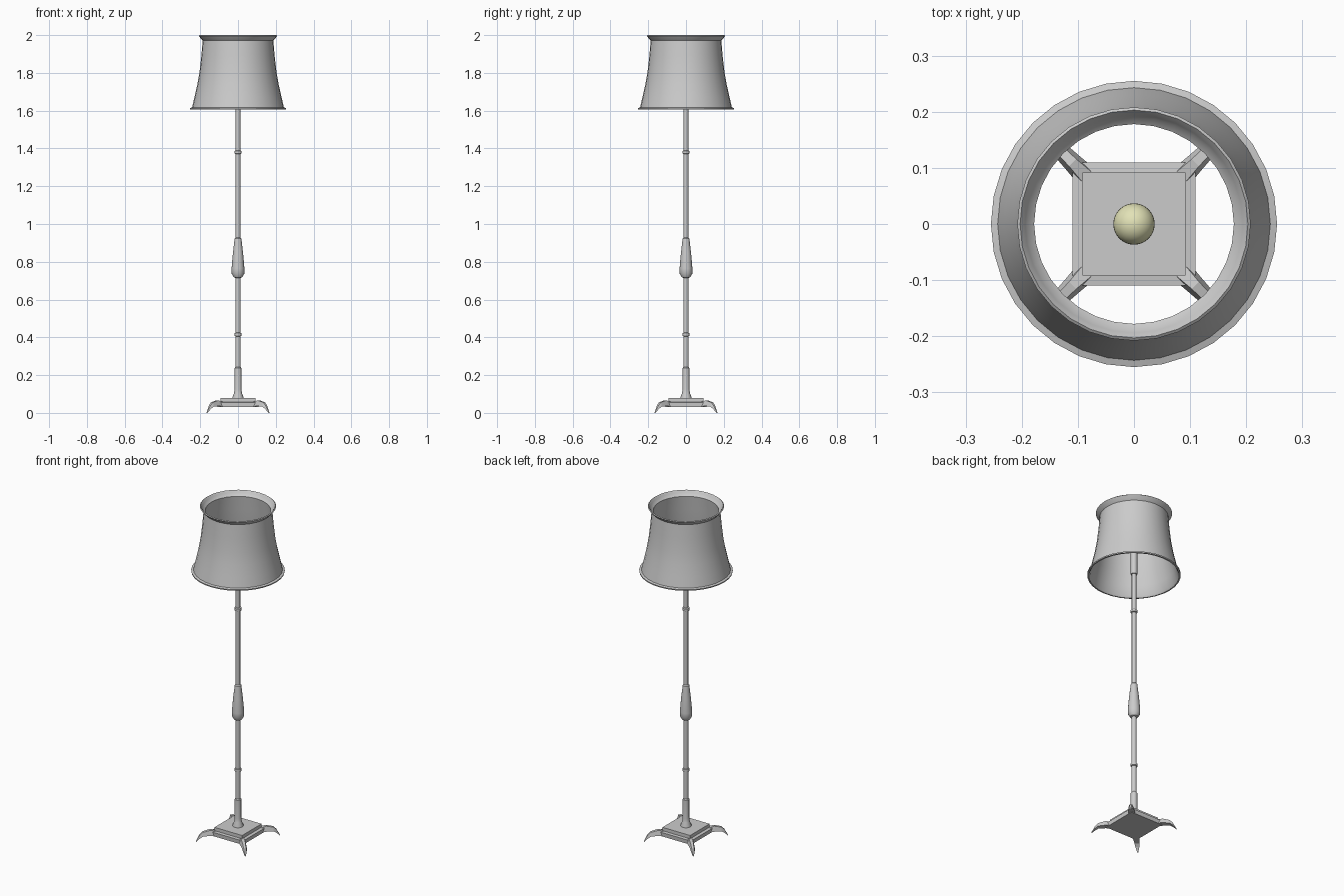
import bpy, bmesh, math
from mathutils import Matrix

if "Cube" in bpy.data.objects:
    bpy.data.objects.remove(bpy.data.objects["Cube"])


def material(name, rgb):
    m = bpy.data.materials.new(name)
    m.diffuse_color = (*rgb, 1)
    m.use_nodes = True
    m.node_tree.nodes["Principled BSDF"].inputs["Base Color"].default_value = m.diffuse_color
    return m


GREY = material("light_grey", (0.6, 0.6, 0.6))
GLOW = material("pale_yellow", (0.76, 0.76, 0.47))


def finish(name, bm, mat, angle=None):
    bmesh.ops.recalc_face_normals(bm, faces=bm.faces)
    me = bpy.data.meshes.new(name)
    bm.to_mesh(me)
    bm.free()
    me.materials.append(mat)
    ob = bpy.data.objects.new(name, me)
    bpy.context.collection.objects.link(ob)
    if angle:
        bpy.ops.object.select_all(action='DESELECT')
        ob.select_set(True)
        bpy.context.view_layer.objects.active = ob
        bpy.ops.object.shade_smooth_by_angle(angle=math.radians(angle))
    return ob


def loft(bm, rings, capped=True, closed=False):
    """Join rings of points with quads."""
    vs = [[bm.verts.new(p) for p in r] for r in rings]
    n = len(vs[0])
    pairs = list(zip(vs, vs[1:])) + ([(vs[-1], vs[0])] if closed else [])
    for a, b in pairs:
        for i in range(n):
            j = (i + 1) % n
            bm.faces.new((a[i], a[j], b[j], b[i]))
    if capped:
        bm.faces.new(vs[0])
        bm.faces.new(vs[-1])


def lathe(name, profile, sides, closed=False):
    bm = bmesh.new()
    rings = [[(r * math.cos(2 * math.pi * i / sides), r * math.sin(2 * math.pi * i / sides), z)
              for i in range(sides)] for r, z in profile]
    loft(bm, rings, not closed, closed)
    return finish(name, bm, GREY, 35)


# Lampshade: thin closed wall with rolled rims
lathe("lampshade", [
    (0.246, 1.605), (0.254, 1.606), (0.255, 1.613), (0.243, 1.617), (0.231, 1.67),
    (0.215, 1.74), (0.203, 1.81), (0.194, 1.89), (0.187, 1.972), (0.197, 1.982),
    (0.208, 1.996), (0.203, 2.0), (0.194, 1.989), (0.190, 1.981), (0.178, 1.972),
    (0.188, 1.89), (0.197, 1.81), (0.209, 1.74), (0.225, 1.67), (0.238, 1.617)], 32, True)

# Turned pole: foot sleeve, vase-shaped grip and bulb socket
lathe("pole", [
    (0.030, 0.076), (0.029, 0.084), (0.021, 0.105), (0.018, 0.125), (0.018, 0.238),
    (0.0135, 0.243), (0.0135, 0.715), (0.022, 0.718), (0.034, 0.738), (0.034, 0.765),
    (0.027, 0.845), (0.018, 0.922), (0.0125, 0.928), (0.0125, 1.612), (0.018, 1.613),
    (0.018, 1.79)], 16)

# Small rings on the pole
for label, z in (("lower", 0.415), ("upper", 1.38)):
    lathe(label + "_collar", [(0.012, z - 0.010), (0.019, z - 0.007),
                              (0.019, z + 0.007), (0.012, z + 0.010)], 16)

# Bulb
bm = bmesh.new()
bmesh.ops.create_uvsphere(bm, u_segments=24, v_segments=16, radius=0.037,
                          matrix=Matrix.Translation((0, 0, 1.82)))
finish("bulb", bm, GLOW, 40)

# Stepped square base
bm = bmesh.new()
loft(bm, [[(h * x, h * y, z) for x, y in ((-1, -1), (1, -1), (1, 1), (-1, 1))]
          for h, z in ((0.108, 0.032), (0.110, 0.056), (0.092, 0.058), (0.092, 0.078))])
finish("base", bm, GREY)

# Four splayed feet on the diagonals: distance, top z, bottom z, half widths
SECTIONS = [(0.12, 0.058, 0.033, 0.012, 0.020), (0.155, 0.066, 0.036, 0.009, 0.017),
            (0.195, 0.056, 0.034, 0.008, 0.014), (0.212, 0.040, 0.022, 0.006, 0.011),
            (0.232, 0.004, 0.0, 0.002, 0.003)]
for k in range(4):
    bm = bmesh.new()
    loft(bm, [[(d, -wb, zb), (d, wb, zb), (d, wt, zt), (d, -wt, zt)]
              for d, zt, zb, wt, wb in SECTIONS])
    bm.transform(Matrix.Rotation(math.pi / 4 + k * math.pi / 2, 4, 'Z'))
    finish("foot_%d" % (k + 1), bm, GREY)
